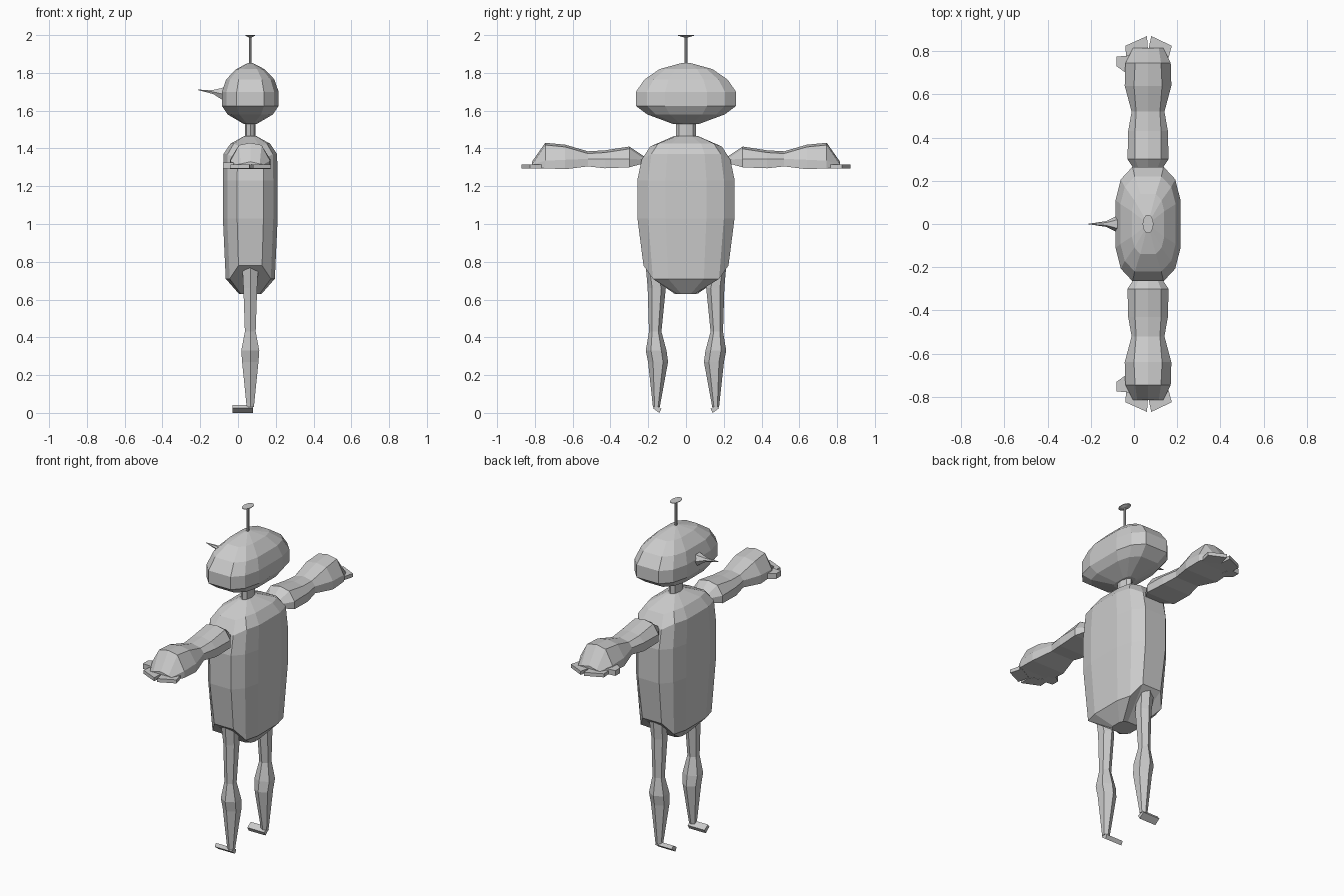
import bpy, bmesh, math

CX = 0.065  # body axis; the figure faces -x
grey = bpy.data.materials.new("light grey")
grey.diffuse_color = (0.6, 0.6, 0.6, 1)


def loft(name, rings):
    """Skin a stack of equal-length rings and cap both ends."""
    bm = bmesh.new()
    vs = [[bm.verts.new(p) for p in ring] for ring in rings]
    n = len(vs[0])
    for a, b in zip(vs, vs[1:]):
        for i in range(n):
            j = (i + 1) % n
            bm.faces.new((a[i], a[j], b[j], b[i]))
    bm.faces.new(vs[0][::-1])
    bm.faces.new(vs[-1])
    bmesh.ops.recalc_face_normals(bm, faces=bm.faces)
    me = bpy.data.meshes.new(name)
    bm.to_mesh(me)
    bm.free()
    me.materials.append(grey)
    ob = bpy.data.objects.new(name, me)
    bpy.context.collection.objects.link(ob)
    return ob


def ellipse(rx, ry, z, n=8, cx=CX, cy=0, turn=0.0):
    return [(cx + rx * math.cos(turn + math.tau * i / n),
             cy + ry * math.sin(turn + math.tau * i / n), z) for i in range(n)]


# Twelve-sided rounded outline shared by torso and head (unit half-sizes)
Q = [(1, 0.42), (0.84, 0.78), (0.48, 1)]
OUTLINE = (Q + [(-x, y) for x, y in Q[::-1]]
           + [(-x, -y) for x, y in Q] + [(x, -y) for x, y in Q[::-1]])


def rounded(rx, ry, z, end_z=None):
    """end_z sets the height of the points at the two y ends."""
    return [(CX + x * rx, y * ry, end_z if end_z and abs(y) == 1 else z)
            for x, y in OUTLINE]


loft("torso", [rounded(*r) for r in (
    (0.06, 0.06, 0.63), (0.13, 0.225, 0.71, 0.78), (0.145, 0.257, 1.03),
    (0.145, 0.258, 1.23), (0.142, 0.235, 1.37, 1.34),
    (0.105, 0.19, 1.425, 1.41), (0.03, 0.06, 1.467))])
loft("neck", [ellipse(0.028, 0.053, z) for z in (1.45, 1.54)])
loft("head", [rounded(*r) for r in (
    (0.035, 0.07, 1.53), (0.12, 0.205, 1.58), (0.15, 0.265, 1.625),
    (0.15, 0.265, 1.70), (0.128, 0.22, 1.765), (0.075, 0.14, 1.82),
    (0.01, 0.02, 1.853))])
loft("antenna_rod", [ellipse(0.007, 0.008, z) for z in (1.84, 1.995)])
loft("antenna_disc", [ellipse(0.008, 0.012, 1.988, 16),
                      ellipse(0.025, 0.043, 1.997, 16),
                      ellipse(0.025, 0.043, 2.0, 16)])

# Pointed nose running along -x
loft("nose", [[(x, r * math.cos(math.tau * i / 6),
                z + r * math.sin(math.tau * i / 6)) for i in range(6)]
              for x, r, z in ((-0.05, 0.055, 1.685), (-0.09, 0.033, 1.69),
                              (-0.13, 0.013, 1.699), (-0.212, 0.001, 1.71))])

# y, half width, ridge half width, bottom, side, top
ARM = [(0.21, 0.035, 0.025, 1.325, 1.34, 1.35),
       (0.30, 0.095, 0.06, 1.30, 1.345, 1.41),
       (0.43, 0.092, 0.06, 1.295, 1.345, 1.39),
       (0.52, 0.076, 0.055, 1.305, 1.345, 1.385),
       (0.64, 0.108, 0.065, 1.29, 1.34, 1.42),
       (0.745, 0.105, 0.06, 1.295, 1.335, 1.43),
       (0.815, 0.07, 0.05, 1.296, 1.315, 1.33)]
# Flat plan outlines of the hand parts
HAND = {"outer_finger": [(-0.04, 0.825), (0.06, 0.87), (0.065, 0.80), (-0.035, 0.75)],
        "inner_finger": [(0.08, 0.87), (0.175, 0.825), (0.155, 0.75), (0.065, 0.80)],
        "thumb": [(-0.08, 0.775), (-0.02, 0.78), (0.0, 0.70), (-0.045, 0.705), (-0.08, 0.73)]}
# z, centre y, half y, half x
LEG = [(0.80, 0.18, 0.035, 0.05), (0.66, 0.155, 0.048, 0.042),
       (0.43, 0.163, 0.033, 0.033), (0.33, 0.158, 0.055, 0.055),
       (0.27, 0.148, 0.053, 0.05), (0.03, 0.157, 0.018, 0.022)]
FOOT = [(0.175, 0.025), (0.142, 0.0), (0.13, 0.022), (0.163, 0.043)]

for side, s in (("left", -1), ("right", 1)):
    loft(side + "_arm", [
        [(CX + x, s * y, z) for x, z in (
            (-w, lo), (-w, mid), (-r, hi - 0.012), (0, hi),
            (r, hi - 0.012), (w, mid), (w, lo))]
        for y, w, r, lo, mid, hi in ARM])
    for part, plan in HAND.items():
        top = 1.325 if part == "thumb" else 1.315
        loft(side + "_" + part, [[(x, s * y, z) for x, y in plan]
                                 for z in (1.294, top)])
    loft(side + "_leg", [ellipse(rx, ry, z, 6, 0.065, s * y, math.pi / 2)
                         for z, y, ry, rx in LEG])
    # Foot tilted sideways, toe towards -x
    loft(side + "_foot", [[(x, s * y, z) for y, z in FOOT]
                          for x in (-0.03, 0.08)])
